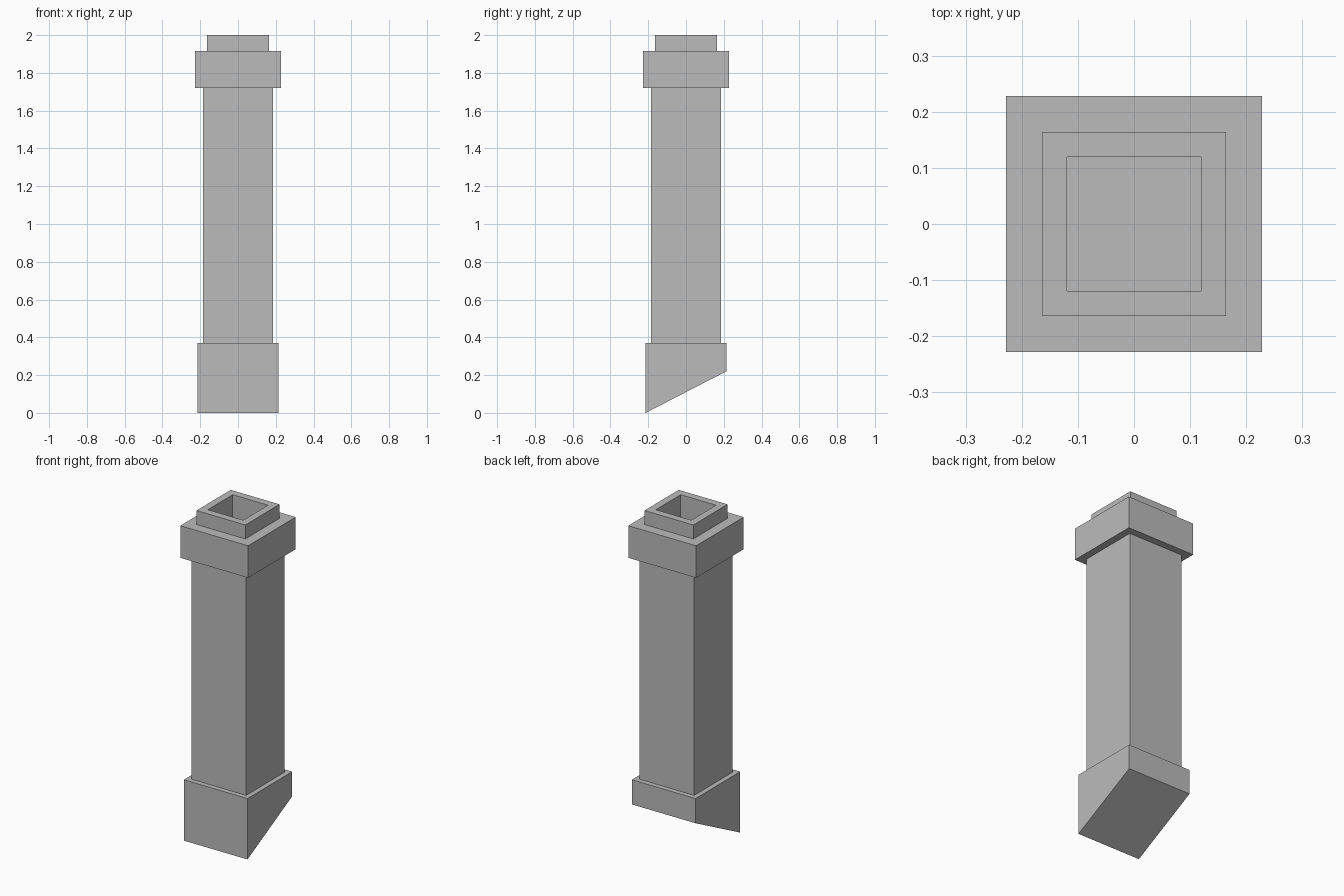
import bpy
import bmesh

old = bpy.data.objects.get("Cube")
if old:
    bpy.data.objects.remove(old, do_unlink=True)

# Single stone colour
stone = bpy.data.materials.new("grey_stone")
stone.use_nodes = True
stone.diffuse_color = (0.5, 0.5, 0.5, 1)
bsdf = stone.node_tree.nodes["Principled BSDF"]
bsdf.inputs["Base Color"].default_value = (0.5, 0.5, 0.5, 1)
bsdf.inputs["Roughness"].default_value = 0.9


def finish(name, bm):
    bmesh.ops.recalc_face_normals(bm, faces=bm.faces)
    mesh = bpy.data.meshes.new(name)
    bm.to_mesh(mesh)
    bm.free()
    mesh.materials.append(stone)
    obj = bpy.data.objects.new(name, mesh)
    bpy.context.collection.objects.link(obj)
    return obj


def square(bm, half, z, z_back=None):
    """Square loop of vertices; the back edge may sit at another height."""
    z_back = z if z_back is None else z_back
    corners = ((-1, -1, z), (1, -1, z), (1, 1, z_back), (-1, 1, z_back))
    return [bm.verts.new((half * x, half * y, h)) for x, y, h in corners]


def bridge(bm, a, b):
    for i in range(4):
        j = (i + 1) % 4
        bm.faces.new((a[i], a[j], b[j], b[i]))


def block(name, half, bottom, top, bottom_back=None):
    bm = bmesh.new()
    low = square(bm, half, bottom, bottom_back)
    high = square(bm, half, top)
    bridge(bm, low, high)
    bm.faces.new(low)
    bm.faces.new(high)
    return finish(name, bm)


def hollow_block(name, half, hole, bottom, top):
    bm = bmesh.new()
    loops = [square(bm, r, z) for r, z in
             ((half, bottom), (half, top), (hole, top), (hole, bottom))]
    for i in range(4):
        bridge(bm, loops[i], loops[(i + 1) % 4])
    return finish(name, bm)


HOLE = 0.119

# Base cut to the roof slope, then the shaft
block("sloped_base", 0.214, 0.0, 0.37, bottom_back=0.22)
block("chimney_shaft", 0.184, 0.37, 1.72)

# Overhanging collar and flue, both open around the square hole
hollow_block("collar", 0.228, HOLE, 1.72, 1.915)
hollow_block("flue_rim", 0.164, HOLE, 1.915, 2.0)
